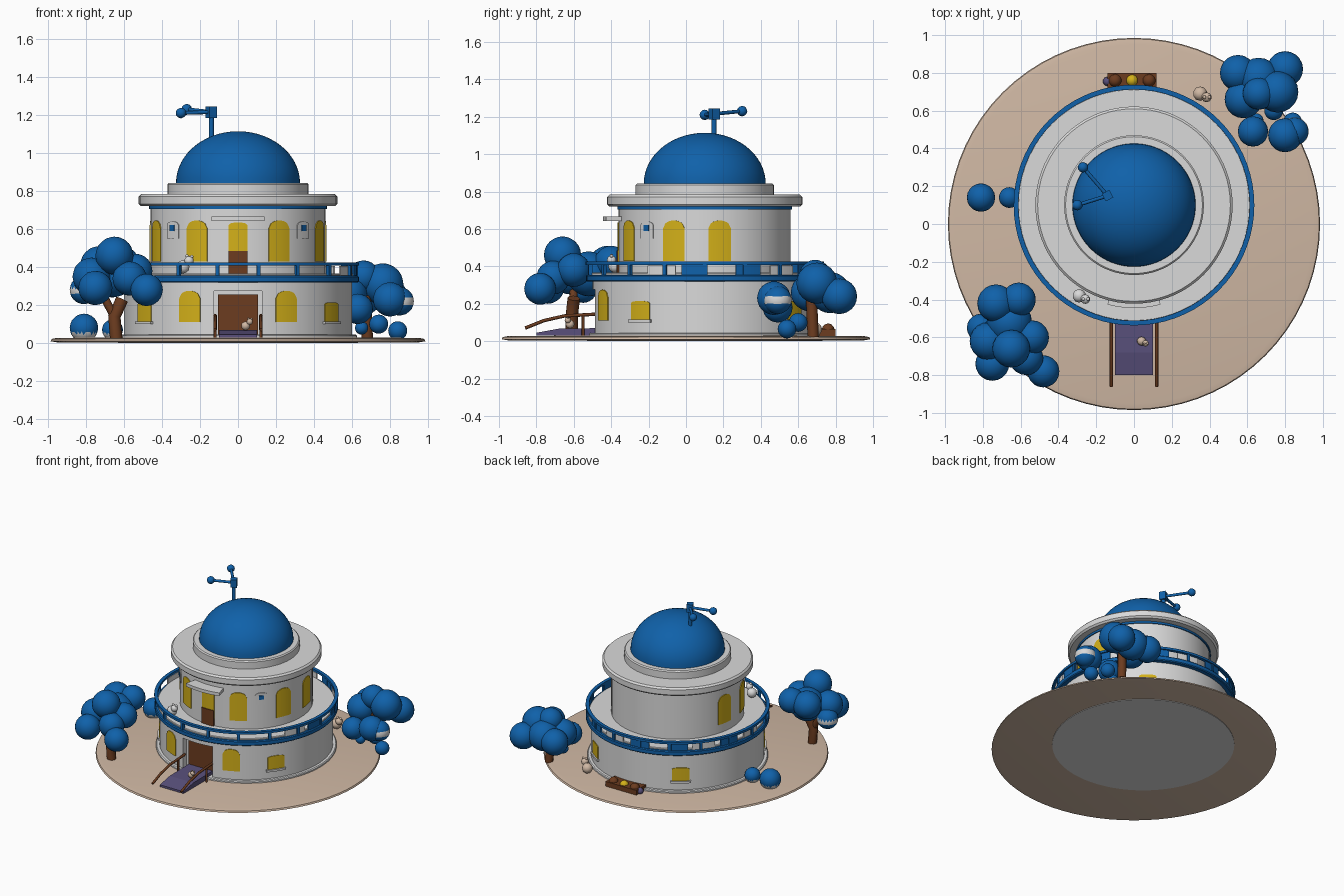
import bpy, bmesh, math
from mathutils import Vector, Matrix

if "Cube" in bpy.data.objects:
    bpy.data.objects.remove(bpy.data.objects["Cube"], do_unlink=True)

CY = 0.1  # the house stands slightly behind the middle of the island


def material(name, r, g, b):
    m = bpy.data.materials.new(name)
    m.use_nodes = True
    m.diffuse_color = (r, g, b, 1)
    m.node_tree.nodes["Principled BSDF"].inputs["Base Color"].default_value = (r, g, b, 1)
    return m


WHITE = material("plaster white", 0.7, 0.7, 0.7)
BLUE = material("deep blue", 0.005, 0.12, 0.4)
SAND = material("sand", 0.63, 0.48, 0.37)
YELLOW = material("window yellow", 0.66, 0.44, 0.01)
BROWN = material("wood brown", 0.15, 0.045, 0.014)
PURPLE = material("slate purple", 0.1, 0.08, 0.2)


def finish(name, bm, *mats, smooth=True):
    bmesh.ops.recalc_face_normals(bm, faces=bm.faces)
    mesh = bpy.data.meshes.new(name)
    bm.to_mesh(mesh)
    bm.free()
    ob = bpy.data.objects.new(name, mesh)
    bpy.context.collection.objects.link(ob)
    for m in mats:
        mesh.materials.append(m)
    if smooth:
        bpy.ops.object.select_all(action='DESELECT')
        bpy.context.view_layer.objects.active = ob
        ob.select_set(True)
        bpy.ops.object.shade_smooth_by_angle(angle=math.radians(35))
    return ob


def revolve(name, profile, mat, y=CY, closed=False, steps=72):
    """Spin a profile of (radius, height) points about the vertical axis."""
    bm = bmesh.new()
    vs = [bm.verts.new((r, y, z)) for r, z in profile]
    edges = [bm.edges.new(p) for p in zip(vs, vs[1:])]
    if closed:
        edges.append(bm.edges.new((vs[-1], vs[0])))
    bmesh.ops.spin(bm, geom=vs + edges, cent=(0, y, 0), axis=(0, 0, 1),
                   angle=math.tau, steps=steps, use_duplicate=False)
    bmesh.ops.remove_doubles(bm, verts=bm.verts, dist=0.0001)
    return finish(name, bm, mat)


def drum(name, r, z0, z1, mat, bevel=0.0, y=CY):
    b = bevel
    return revolve(name, [(0, z0), (r - b, z0), (r, z0 + b), (r, z1 - b), (r - b, z1), (0, z1)], mat, y)


def hoop(name, r0, r1, z0, z1, mat):
    return revolve(name, [(r0, z0), (r1, z0), (r1, z1), (r0, z1)], mat, closed=True)


def box(name, size, at, mat, turn=0.0):
    bm = bmesh.new()
    bmesh.ops.create_cube(bm, size=1, matrix=Matrix.Translation(at) @ Matrix.Rotation(turn, 4, 'Z')
                          @ Matrix.Diagonal((*size, 1)))
    return finish(name, bm, mat, smooth=False)


def balls(name, spheres, mat, band=None, detail=3):
    """Cluster of spheres; band gives a white zone as fractions of the radius."""
    bm = bmesh.new()
    for x, y, z, r in spheres:
        bmesh.ops.create_icosphere(bm, subdivisions=detail, radius=r, matrix=Matrix.Translation((x, y, z)))
    if band:
        x, y, z, r = spheres[0]
        for f in bm.faces:
            f.material_index = int(band[0] < (f.calc_center_median().z - z) / r < band[1])
    return finish(name, bm, mat, WHITE)


def rod(name, points, radius, mat):
    """Round bar along a path."""
    cu = bpy.data.curves.new(name, 'CURVE')
    cu.dimensions = '3D'
    cu.bevel_depth, cu.bevel_resolution, cu.use_fill_caps = radius, 2, True
    sp = cu.splines.new('POLY')
    sp.points.add(len(points) - 1)
    for p, co in zip(sp.points, points):
        p.co = (*co, 1)
    cu.materials.append(mat)
    ob = bpy.data.objects.new(name, cu)
    bpy.context.collection.objects.link(ob)
    return ob


def around(deg, r, z):
    """Point on the wall, angle measured from the front towards +x."""
    a = math.radians(deg)
    return Vector((r * math.sin(a), CY - r * math.cos(a), z))


def pane(name, deg, width, z0, z1, r, mat, arch=0.0, proud=0.005):
    """Thin curved plate on a round wall, with an optional arched top."""
    bm = bmesh.new()
    half, n, rows = math.degrees(width / r / 2), 10, []
    for i in range(n + 1):
        t = 2 * i / n - 1
        top = z1 - arch * (1 - math.sqrt(1 - t * t))
        a = deg + t * half
        rows.append([bm.verts.new(around(a, *p)) for p in
                     ((r - 0.004, z0), (r + proud, z0), (r + proud, top), (r - 0.004, top))])
    for a, b in zip(rows, rows[1:]):
        for k in range(4):
            bm.faces.new((a[k], b[k], b[k - 3], a[k - 3]))
    bm.faces.new(rows[0])
    bm.faces.new(rows[-1])
    return finish(name, bm, mat, smooth=False)


# Island and foundation
revolve("island", [(0, 0.004), (0.95, 0.004), (0.985, 0.01), (0.98, 0.022), (0.95, 0.028), (0, 0.032)], SAND, y=0)
drum("foundation_underside", 0.63, 0, 0.01, WHITE)
drum("foundation_curb", 0.625, 0.02, 0.045, WHITE, 0.006)

# Ground floor with a recessed entrance
lower = drum("lower_wall", 0.6, 0.03, 0.33, WHITE)
cutter = box("entrance_cutter", (0.25, 0.2, 0.24), (0, -0.54, 0.155), WHITE)
cutter.hide_render = True
cutter.hide_set(True)
cut = lower.modifiers.new("entrance", 'BOOLEAN')
cut.object, cut.operation, cut.solver = cutter, 'DIFFERENCE', 'EXACT'
box("front_door", (0.21, 0.02, 0.21), (0, -0.44, 0.15), BROWN)

# Deck and railing
drum("deck_band", 0.635, 0.318, 0.355, BLUE, 0.006)
drum("deck_floor", 0.615, 0.345, 0.366, WHITE, 0.004)
hoop("deck_rail", 0.612, 0.637, 0.408, 0.425, BLUE)
for i in range(18):
    box("rail_post", (0.02, 0.02, 0.06), around(i * 20 + 10, 0.622, 0.385), BLUE, math.radians(i * 20 + 10))
for d in (85, 112, 150, 190, 215, 250):
    pane("rail_panel", d, 0.14, 0.355, 0.41, 0.62, BLUE)
for d in (68, 132, 170, 232, 270):
    pane("rail_white_panel", d, 0.16, 0.355, 0.405, 0.615, WHITE)

# Upper floor, roof tiers and dome
drum("upper_wall", 0.46, 0.35, 0.73, WHITE)
hoop("eaves_trim", 0.45, 0.467, 0.705, 0.722, BLUE)
drum("roof_slab", 0.522, 0.72, 0.783, WHITE, 0.012)
drum("roof_step", 0.37, 0.77, 0.843, WHITE, 0.008)
arc = [(0.326 * math.cos(math.radians(a)), 0.842 + 0.272 * math.sin(math.radians(a))) for a in range(0, 90, 6)]
revolve("dome", [(0, 0.842)] + arc + [(0, 1.114)], BLUE)

# Windows and painted details, mirrored left and right
for s in (-1, 1):
    for d in (28, 69, 100):
        pane("upper_window", s * d, 0.12, 0.43, 0.645, 0.46, YELLOW, 0.04)
    pane("small_niche", s * 48, 0.09, 0.55, 0.64, 0.46, WHITE, 0.02)
    pane("niche_shutter", s * 48, 0.035, 0.59, 0.62, 0.465, BLUE)
    pane("lower_arch_window", s * 25, 0.12, 0.11, 0.275, 0.6, YELLOW, 0.04)
    for d in (55, 143):
        pane("lower_square_window", s * d, 0.12, 0.115, 0.215, 0.6, YELLOW, 0.01)
        pane("window_sill", s * d, 0.14, 0.1, 0.115, 0.6, WHITE, proud=0.015)
pane("balcony_door", 0, 0.1, 0.42, 0.635, 0.46, YELLOW, 0.015)
pane("balcony_gate", 0, 0.1, 0.36, 0.485, 0.463, BROWN, proud=0.008)
pane("balcony_canopy", 0, 0.24, 0.643, 0.667, 0.46, WHITE, proud=0.085)

# Rooftop aerial
mast = Vector((-0.14, 0.15, 1.215))
rod("aerial_mast", [mast - Vector((0, 0, 0.15)), mast], 0.013, BLUE)
box("aerial_hub", (0.045, 0.045, 0.06), mast, BLUE, 0.5)
for tip in ((-0.27, 0.3, 1.23), (-0.3, 0.1, 1.21)):
    rod("aerial_arm", [mast, tip], 0.01, BLUE)
    balls("aerial_ball", [(*tip, 0.028)], BLUE, detail=2)

# Entrance ramp, handrails and bench
bm = bmesh.new()
side = [(-0.45, 0.03), (-0.45, 0.07), (-0.68, 0.067), (-0.8, 0.045), (-0.8, 0.03)]
face = bm.faces.new([bm.verts.new((-0.1, y, z)) for y, z in side])
ext = bmesh.ops.extrude_face_region(bm, geom=[face])
bmesh.ops.translate(bm, vec=(0.2, 0, 0), verts=[v for v in ext["geom"] if isinstance(v, bmesh.types.BMVert)])
finish("entrance_ramp", bm, PURPLE, smooth=False)
for s in (-1, 1):
    rod("handrail", [(s * 0.12, y, z) for y, z in
                     ((-0.86, 0.07), (-0.76, 0.11), (-0.65, 0.135), (-0.47, 0.145))], 0.009, BROWN)
    rod("handrail_post", [(s * 0.12, -0.55, 0.03), (s * 0.12, -0.55, 0.14)], 0.008, BROWN)


def critter(name, x, y, z, s, mat):
    """Small round animal with a body, head and ears."""
    balls(name, [(x, y, z + s, s), (x + s * 0.9, y - s * 0.5, z + s * 1.9, s * 0.7),
                 (x + s * 0.6, y - s * 0.5, z + s * 2.6, s * 0.25),
                 (x + s * 1.3, y - s * 0.5, z + s * 2.5, s * 0.25)], mat, detail=2)


critter("ramp_animal", 0.04, -0.62, 0.067, 0.024, SAND)
critter("deck_animal", -0.29, -0.38, 0.365, 0.036, WHITE)
critter("resting_animal", 0.35, 0.69, 0.025, 0.038, SAND)

# Planter behind the house
box("planter", (0.26, 0.12, 0.04), (-0.01, 0.74, 0.045), BROWN)
balls("planter_soil", [(x, 0.76, 0.06, 0.035) for x in (-0.1, 0.08)], BROWN, detail=2)
balls("planter_flowers", [(-0.01, 0.76, 0.06, 0.032)], YELLOW, detail=2)
balls("planter_herbs", [(-0.14, 0.755, 0.045, 0.025)], PURPLE, detail=2)

# Trees
rod("left_trunk", [(-0.64, -0.61, 0.02), (-0.65, -0.61, 0.14), (-0.61, -0.6, 0.23)], 0.033, BROWN)
rod("left_branch", [(-0.65, -0.61, 0.14), (-0.72, -0.6, 0.27)], 0.022, BROWN)
balls("left_tree_crown", [
    (-0.73, -0.42, 0.41, 0.1), (-0.61, -0.4, 0.42, 0.09), (-0.66, -0.52, 0.36, 0.12),
    (-0.54, -0.6, 0.38, 0.09), (-0.65, -0.66, 0.46, 0.1), (-0.75, -0.74, 0.29, 0.09),
    (-0.48, -0.78, 0.28, 0.085), (-0.57, -0.71, 0.34, 0.09), (-0.77, -0.62, 0.35, 0.1)], BLUE)
balls("left_tree_pale_tuft", [(-0.81, -0.55, 0.28, 0.075)], BLUE, (-0.3, 0.1))
rod("right_trunk", [(0.68, 0.68, 0.02), (0.67, 0.67, 0.25)], 0.03, BROWN)
balls("right_tree_crown", [
    (0.55, 0.8, 0.25, 0.095), (0.66, 0.69, 0.35, 0.085), (0.8, 0.82, 0.24, 0.095),
    (0.76, 0.7, 0.31, 0.11), (0.58, 0.66, 0.26, 0.1), (0.66, 0.77, 0.26, 0.11),
    (0.63, 0.49, 0.18, 0.08), (0.8, 0.47, 0.23, 0.09)], BLUE)
balls("right_tree_pale_tuft", [(0.85, 0.49, 0.22, 0.075)], BLUE, (-0.2, 0.3))
balls("right_shrubs", [(0.84, 0.54, 0.065, 0.05), (0.65, 0.55, 0.08, 0.035), (0.74, 0.6, 0.1, 0.05)], BLUE)

# Round bushes beside the house
balls("side_bush", [(-0.81, 0.14, 0.08, 0.075)], BLUE, (-2, -0.35))
balls("wall_bush", [(-0.66, 0.14, 0.07, 0.055)], BLUE, (-2, -0.35))
